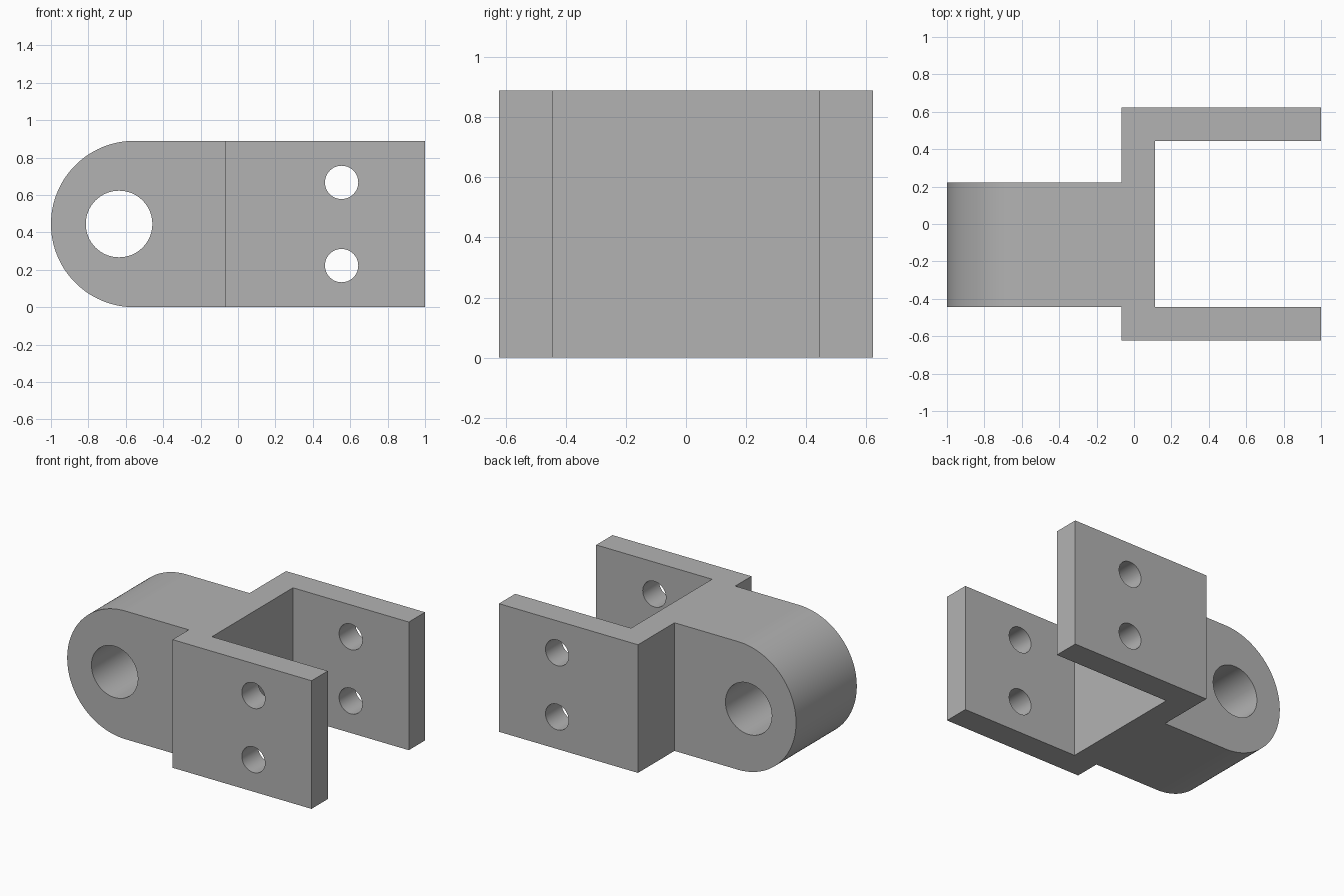
import bpy, bmesh
from math import sin, cos, pi
from mathutils import Vector

if "Cube" in bpy.data.objects:
    bpy.data.objects.remove(bpy.data.objects["Cube"], do_unlink=True)

HEIGHT = 0.889
RADIUS = HEIGHT / 2

grey = bpy.data.materials.new("plain grey")
grey.use_nodes = True
grey.diffuse_color = (0.45, 0.45, 0.45, 1)
grey.node_tree.nodes["Principled BSDF"].inputs["Base Color"].default_value = grey.diffuse_color


def prism(name, points, depth):
    """Extrude a flat outline along the depth vector."""
    bm = bmesh.new()
    base = bm.faces.new([bm.verts.new(p) for p in points])
    top = bmesh.ops.extrude_face_region(bm, geom=[base], use_keep_orig=True)["geom"]
    bmesh.ops.translate(bm, vec=Vector(depth),
                        verts=[v for v in top if isinstance(v, bmesh.types.BMVert)])
    bmesh.ops.recalc_face_normals(bm, faces=bm.faces)
    mesh = bpy.data.meshes.new(name)
    bm.to_mesh(mesh)
    bm.free()
    mesh.materials.append(grey)
    obj = bpy.data.objects.new(name, mesh)
    bpy.context.collection.objects.link(obj)
    return obj


def arc(x, z, radius, start, end, steps):
    """Points of an arc in the side plane, in front of the body."""
    angles = [start + (end - start) * i / steps for i in range(steps + 1)]
    return [(x + radius * cos(a), -1, z + radius * sin(a)) for a in angles]


def cut(body, cutter, operation):
    """Apply a boolean and discard its cutter."""
    mod = body.modifiers.new(operation, "BOOLEAN")
    mod.operation, mod.solver, mod.object = operation, "EXACT", cutter
    bpy.context.view_layer.objects.active = body
    bpy.ops.object.modifier_apply(modifier=mod.name)
    bpy.data.objects.remove(cutter, do_unlink=True)


# Plan outline: offset lug on the left, open fork on the right
OUT, IN, BACK, WEB = 0.622, 0.444, -0.067, 0.111
plan = [(-1.2, -IN), (BACK, -IN), (BACK, -OUT), (1, -OUT), (1, -IN), (WEB, -IN),
        (WEB, IN), (1, IN), (1, OUT), (BACK, OUT), (BACK, 0.222), (-1.2, 0.222)]
bracket = prism("clevis_bracket", [(x, y, -0.1) for x, y in plan], (0, 0, 1.2))

# Side outline: trims the height and rounds the lug end
side = arc(RADIUS - 1, RADIUS, RADIUS, pi / 2, 3 * pi / 2, 64)
side += [(1.2, -1, 0), (1.2, -1, HEIGHT)]
cut(bracket, prism("side_trim", side, (0, 2, 0)), "INTERSECT")

# Pivot hole through the lug, two bolt holes through both fork arms
for x, z, r in [(-0.636, RADIUS, 0.178), (0.554, 0.222, 0.089), (0.554, 0.667, 0.089)]:
    ring = arc(x, z, r, 0, 2 * pi, 64)[:-1]
    cut(bracket, prism("hole_cutter", ring, (0, 2, 0)), "DIFFERENCE")

# Smooth curved walls, keep the corners crisp
bpy.ops.object.select_all(action="DESELECT")
bracket.select_set(True)
bpy.context.view_layer.objects.active = bracket
bpy.ops.object.shade_smooth_by_angle(angle=pi / 6)
